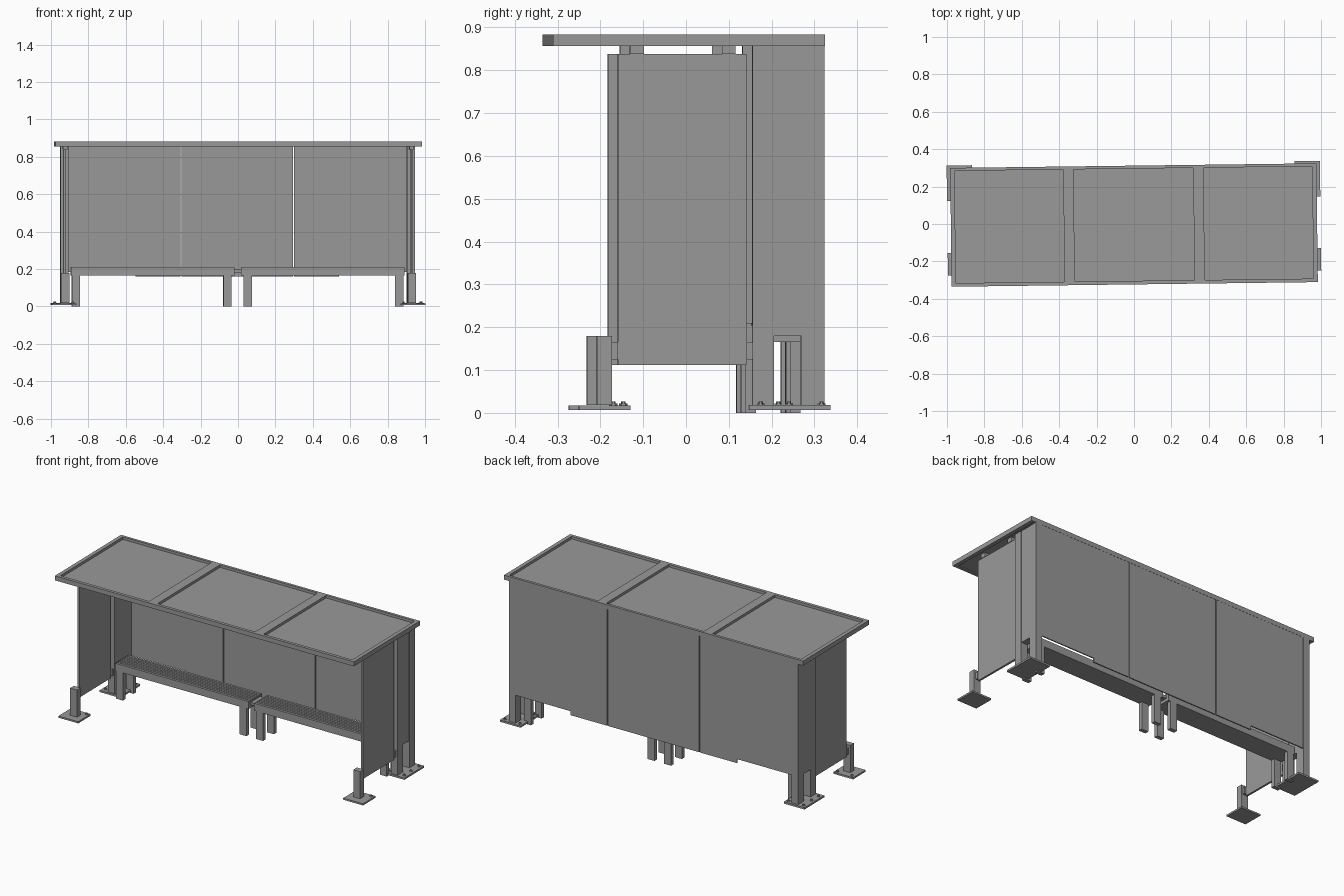
import bpy, bmesh, math
from mathutils import Matrix

if "Cube" in bpy.data.objects:
    bpy.data.objects.remove(bpy.data.objects["Cube"])

# The whole shelter sits slightly turned on the grid
TURN = Matrix.Rotation(math.radians(0.72), 4, 'Z')

# Dark grey metal
METAL = bpy.data.materials.new("dark_grey_metal")
METAL.diffuse_color = (0.32, 0.32, 0.32, 1)
METAL.use_nodes = True
METAL.node_tree.nodes["Principled BSDF"].inputs["Base Color"].default_value = METAL.diffuse_color


def finish(bm, name):
    bm.transform(TURN)
    me = bpy.data.meshes.new(name)
    bm.to_mesh(me)
    bm.free()
    me.materials.append(METAL)
    ob = bpy.data.objects.new(name, me)
    bpy.context.collection.objects.link(ob)
    return ob


def add_box(bm, x0, x1, y0, y1, z0, z1):
    m = Matrix.Translation(((x0 + x1) / 2, (y0 + y1) / 2, (z0 + z1) / 2))
    m = m @ Matrix.Diagonal((abs(x1 - x0), abs(y1 - y0), abs(z1 - z0), 1))
    bmesh.ops.create_cube(bm, size=1, matrix=m)


def boxes(name, *items):
    bm = bmesh.new()
    for b in items:
        add_box(bm, *b)
    return finish(bm, name)


def bolts(name, points, z):
    bm = bmesh.new()
    for x, y in points:
        for r, h in ((0.009, 0.005), (0.005, 0.010)):
            bmesh.ops.create_cone(bm, cap_ends=True, segments=6, radius1=r, radius2=r,
                                  depth=h, matrix=Matrix.Translation((x, y, z + h / 2)))
    return finish(bm, name)


# Roof: outer frame, two dividers and three sunken panels
Z0, Z1 = 0.856, 0.883
YB = 0.312
boxes("roof_frame",
      (-0.979, 0.979, -0.323, -0.304, Z0, Z1),
      (-0.979, 0.979, 0.296, YB, Z0, Z1),
      (-0.979, -0.956, -0.304, 0.296, Z0, Z1),
      (0.956, 0.979, -0.304, 0.296, Z0, Z1))
boxes("roof_dividers", *[(s * 0.32, s * 0.375, -0.304, 0.296, Z0, Z1) for s in (-1, 1)])
for i, (a, b) in enumerate(((-0.956, -0.375), (-0.32, 0.32), (0.375, 0.956))):
    boxes(f"roof_panel_{i}", (a, b, -0.304, 0.296, 0.862, 0.868))

# Back wall: three thin panels with narrow gaps, and a lower skirt
P0, P1, PZ = 0.304, 0.311, 0.184
for i, (a, b) in enumerate(((-0.905, -0.304), (-0.298, 0.298), (0.304, 0.905))):
    boxes(f"back_panel_{i}", (a, b, P0, P1, PZ, Z0))
boxes("back_skirt",
      (-0.545, -0.304, P0, P1, 0.16, PZ),
      (-0.298, 0.298, P0, P1, 0.16, PZ),
      (0.304, 0.545, P0, P1, 0.16, PZ))

# Ends, built for both sides
for s, side in ((-1, "left"), (1, "right")):
    # Rear corner: two posts joined by an infill that stops above the ground
    boxes(f"{side}_rear_posts",
          (s * 0.905, s * 0.948, 0.143, 0.193, 0.018, Z0),
          (s * 0.905, s * 0.948, 0.258, 0.312, 0.018, Z0))
    boxes(f"{side}_rear_infill", (s * 0.907, s * 0.946, 0.193, 0.258, 0.18, Z0))
    # Short front foot post
    boxes(f"{side}_front_post", (s * 0.905, s * 0.950, -0.220, -0.185, 0.018, 0.18))
    # Side panel and the blocks that hold it
    boxes(f"{side}_side_panel", (s * 0.922, s * 0.934, -0.171, 0.129, 0.112, 0.838))
    boxes(f"{side}_panel_mounts",
          (s * 0.914, s * 0.938, -0.143, -0.110, 0.838, 0.864),
          (s * 0.914, s * 0.938, 0.072, 0.104, 0.838, 0.864),
          (s * 0.914, s * 0.938, -0.185, -0.171, 0.125, 0.165),
          (s * 0.914, s * 0.938, 0.129, 0.143, 0.125, 0.165))
    # Ground plates and bolts
    boxes(f"{side}_front_plate", (s * 0.868, s * 0.998, -0.262, -0.142, 0.007, 0.017))
    boxes(f"{side}_rear_plate", (s * 0.862, s * 0.998, 0.135, 0.325, 0.007, 0.018))
    pts = [(s * x, -0.158) for x in (0.884, 0.980)]
    pts += [(s * 0.978, y) for y in (0.162, 0.228, 0.304)]
    pts += [(s * 0.880, y) for y in (0.162, 0.304)]
    bolts(f"{side}_bolts", pts, 0.017)

    # Bench: body, slats and four legs
    xa, xb = 0.018, 0.892
    boxes(f"{side}_bench_body", (s * xa, s * xb, 0.128, 0.256, 0.165, 0.204))
    n, pitch = 8, 0.128 / 8
    boxes(f"{side}_bench_slats",
          *[(s * xa, s * xb, 0.128 + i * pitch + (0.002 if i else 0), 0.128 + (i + 1) * pitch
             - (0.002 if i < n - 1 else 0), 0.204, 0.21) for i in range(n)])
    boxes(f"{side}_bench_legs",
          *[(s * x, s * (x + 0.045), y, y + 0.024, 0, 0.165)
            for x in (0.032, 0.842) for y in (0.128, 0.232)])

# Link plate between the two benches
boxes("bench_link", (-0.02, 0.02, 0.15, 0.24, 0.182, 0.198))
